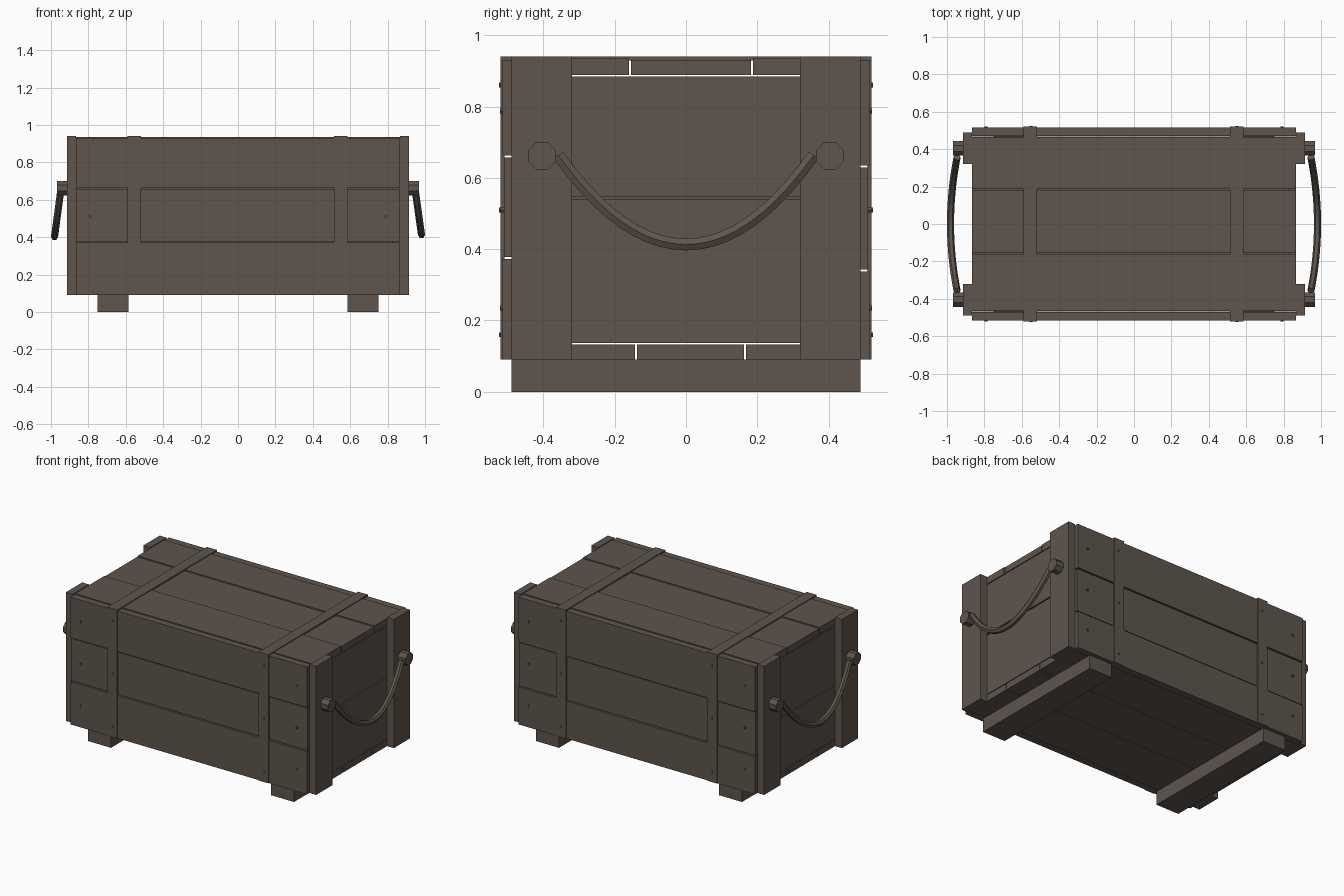
import bpy, bmesh, math
from mathutils import Vector, Matrix

if "Cube" in bpy.data.objects:
    bpy.data.objects.remove(bpy.data.objects["Cube"])

wood = bpy.data.materials.new("weathered_brown")
wood.diffuse_color = (0.112, 0.090, 0.073, 1)
wood.use_nodes = True
wood.node_tree.nodes["Principled BSDF"].inputs["Base Color"].default_value = wood.diffuse_color


def finish(bm, name):
    bmesh.ops.recalc_face_normals(bm, faces=bm.faces)
    me = bpy.data.meshes.new(name)
    bm.to_mesh(me)
    bm.free()
    me.materials.append(wood)
    ob = bpy.data.objects.new(name, me)
    bpy.context.collection.objects.link(ob)
    return ob


def box(name, x0, x1, y0, y1, z0, z1):
    bm = bmesh.new()
    size = Matrix.Diagonal((abs(x1 - x0), abs(y1 - y0), abs(z1 - z0), 1))
    mid = Matrix.Translation(((x0 + x1) / 2, (y0 + y1) / 2, (z0 + z1) / 2))
    bmesh.ops.create_cube(bm, size=1, matrix=mid @ size)
    return finish(bm, name)


def rod(name, centre, axis, radius, depth, sides):
    bm = bmesh.new()
    turn = Vector(axis).to_track_quat('Z', 'Y').to_matrix().to_4x4()
    spin = Matrix.Rotation(math.pi / sides, 4, 'Z')
    bmesh.ops.create_cone(bm, cap_ends=True, segments=sides, radius1=radius, radius2=radius,
                          depth=depth, matrix=Matrix.Translation(centre) @ turn @ spin)
    return finish(bm, name)


def boards(edges, gap):
    """Split a run of edges into board spans with open seams."""
    last = len(edges) - 2
    for i in range(last + 1):
        yield (i, edges[i] + (gap / 2 if i else 0), edges[i + 1] - (gap / 2 if i < last else 0))


L = 0.865   # half length of the long boards
GAP = 0.006

# lid and floor boards, the middle lid board sits slightly lower
for i, a, b in boards([-0.465, -0.157, 0.185, 0.465], GAP):
    box("lid_board", -L, L, a, b, 0.889, 0.930 if i == 1 else 0.935)
for i, a, b in boards([-0.468, -0.14, 0.165, 0.468], GAP):
    box("floor_board", -L, L, a, b, 0.09, 0.133)

# long side boards, the middle ones slightly recessed
for s, cuts in ((-1, (0.375, 0.66)), (1, (0.34, 0.632))):
    for i, a, b in boards([0.09, *cuts, 0.931], GAP):
        box("side_board", -L, L, s * 0.47, s * (0.510 if i == 1 else 0.515), a, b)

# end boards, corner posts and floor cleats
for s, cut in ((1, 0.544), (-1, 0.49)):
    for i, a, b in boards([0.137, cut, 0.884], 0.008):
        box("end_board", s * 0.825, s * L, -0.467, 0.467, a, b)
    for t in (-1, 1):
        box("corner_post", s * L, s * 0.915, t * 0.32, t * 0.49, 0.09, 0.94)
    box("floor_cleat", s * 0.585, s * 0.752, -0.49, 0.49, 0, 0.09)

# straps wrapping over the lid and down both sides
outline = [(-0.52, 0.09), (-0.52, 0.94), (0.52, 0.94), (0.52, 0.09),
           (0.509, 0.09), (0.509, 0.929), (-0.509, 0.929), (-0.509, 0.09)]
for x in (-0.555, 0.55):
    bm = bmesh.new()
    f = bm.faces.new([bm.verts.new((x - 0.036, y, z)) for y, z in outline])
    ext = bmesh.ops.extrude_face_region(bm, geom=[f])
    bmesh.ops.translate(bm, vec=(0.072, 0, 0),
                        verts=[v for v in ext["geom"] if isinstance(v, bmesh.types.BMVert)])
    bmesh.ops.triangulate(bm, faces=[g for g in bm.faces if len(g.verts) > 4])
    finish(bm, "strap")

# nail heads on the boards and the straps
for s in (-1, 1):
    for t in (-1, 1):
        for z in (0.235, 0.51, 0.787):
            rod("board_nail", (s * 0.79, t * 0.512, z), (0, 1, 0), 0.008, 0.018, 6)
        for z in (0.16, 0.51, 0.86):
            rod("strap_nail", (s * 0.552, t * 0.518, z), (0, 1, 0), 0.008, 0.014, 6)

# rope handles hanging between octagonal pegs
RINGS, SIDES, RAD = 20, 6, 0.019
for s, low in ((1, 0.413), (-1, 0.402)):
    for t in (-1, 1):
        rod("handle_peg", (s * 0.941, t * 0.404, 0.662), (1, 0, 0), 0.042, 0.056, 8)
    bm = bmesh.new()
    rings = []
    for i in range(RINGS + 1):
        u = -1 + 2 * i / RINGS
        c = Vector((s * (0.981 - 0.035 * u * u), 0.357 * u, low + (0.662 - low) * u * u))
        tangent = Vector((-s * 0.07 * u, 0.357, 2 * (0.662 - low) * u)).normalized()
        across = Vector((1, 0, 0))
        across = (across - tangent * across.dot(tangent)).normalized()
        up = tangent.cross(across)
        rings.append([bm.verts.new(c + RAD * (across * math.cos(a) + up * math.sin(a)))
                      for a in (2 * math.pi * k / SIDES for k in range(SIDES))])
    for r, q in zip(rings, rings[1:]):
        for k in range(SIDES):
            n = (k + 1) % SIDES
            bm.faces.new((r[k], r[n], q[n], q[k]))
    bm.faces.new(rings[0])
    bm.faces.new(rings[-1])
    finish(bm, "rope_handle")
